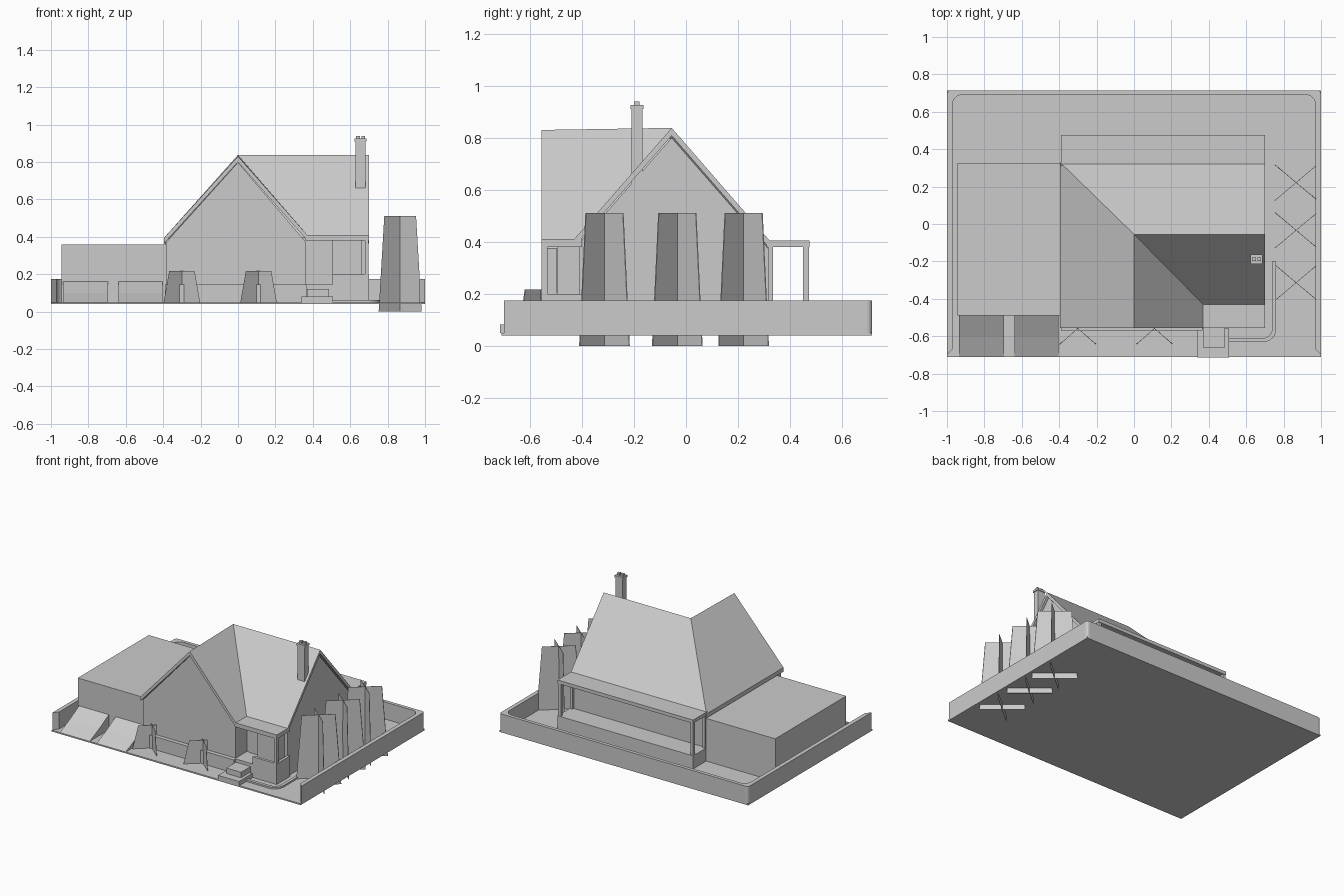
import bpy, bmesh, math
from mathutils import Vector

cube = bpy.data.objects.get("Cube")
if cube:
    bpy.data.objects.remove(cube, do_unlink=True)

mat = bpy.data.materials.new("plain grey")
mat.use_nodes = True
GREY = (0.6, 0.6, 0.6, 1)
mat.diffuse_color = GREY
mat.node_tree.nodes["Principled BSDF"].inputs["Base Color"].default_value = GREY

GROUND, FLOOR = 0.05, 0.145


def finish(name, bm, closed=True):
    if closed:
        bmesh.ops.recalc_face_normals(bm, faces=bm.faces)
    mesh = bpy.data.meshes.new(name)
    bm.to_mesh(mesh)
    bm.free()
    mesh.materials.append(mat)
    obj = bpy.data.objects.new(name, mesh)
    bpy.context.collection.objects.link(obj)
    return obj


def sweep_faces(bm, offset):
    """Thicken every face of bm along one offset."""
    geom = bmesh.ops.extrude_face_region(bm, geom=bm.faces[:], use_keep_orig=True)
    verts = [g for g in geom["geom"] if isinstance(g, bmesh.types.BMVert)]
    bmesh.ops.translate(bm, verts=verts, vec=offset)


def prism(name, points, axis, lo, hi):
    """Extrude a 2D profile along x, y or z."""
    place = {"x": lambda a, b: (lo, a, b),
             "y": lambda a, b: (a, lo, b),
             "z": lambda a, b: (a, b, lo)}[axis]
    bm = bmesh.new()
    bm.faces.new([bm.verts.new(place(a, b)) for a, b in points])
    sweep_faces(bm, Vector([(hi - lo) * (axis == k) for k in "xyz"]))
    return finish(name, bm)


def box(name, x, y, z):
    return prism(name, [(x[0], y[0]), (x[1], y[0]), (x[1], y[1]), (x[0], y[1])], "z", *z)


def arc(cx, cy, r, start, end, steps=6):
    angles = [math.radians(start + (end - start) * i / steps) for i in range(steps + 1)]
    return [(cx + r * math.cos(a), cy + r * math.sin(a)) for a in angles]


def crossed_plant(name, x, y, z, low, high):
    """Two crossed tapered cards; low and high are the (x, y) half sizes."""
    bm = bmesh.new()
    for s in (1, -1):
        corners = [(-low[0], -s * low[1], z[0]), (low[0], s * low[1], z[0]),
                   (high[0], s * high[1], z[1]), (-high[0], -s * high[1], z[1])]
        bm.faces.new([bm.verts.new((x + a, y + b, c)) for a, b, c in corners])
    sweep_faces(bm, Vector((0, 0.003, 0)))
    return finish(name, bm)


# Plot slab and the boundary wall, open at the front
box("ground", (-1, 1), (-0.71, 0.715), (0.04, GROUND))
outer = [(1, -0.7)] + arc(0.98, 0.695, 0.02, 0, 90, 3) + arc(-0.98, 0.695, 0.02, 90, 180, 3) + [(-1, -0.7)]
inner = [(-0.97, -0.67)] + arc(-0.92, 0.64, 0.05, 180, 90) + arc(0.92, 0.64, 0.05, 90, 0) + [(0.97, -0.67)]
prism("boundary_wall", outer + inner, "z", 0.04, 0.174)

# Garage block and its two ramps
box("garage", (-0.945, -0.385), (-0.49, 0.325), (GROUND, 0.36))
ramp = [(-0.48, GROUND), (-0.71, GROUND), (-0.6, 0.1), (-0.49, 0.16), (-0.48, 0.16)]
prism("left_ramp", ramp, "x", -0.64, -0.405)
prism("right_ramp", ramp, "x", -0.935, -0.695)

# House walls: front gable wing, main wing, back corner
prism("front_wing", [(-0.385, GROUND), (0.36, GROUND), (0.36, 0.375), (0, 0.798), (-0.385, 0.37)],
      "y", -0.54, -0.06)
prism("main_wing", [(-0.41, GROUND), (0.32, GROUND), (0.32, 0.37), (-0.055, 0.8), (-0.41, 0.395)],
      "x", 0, 0.685)
box("back_corner", (-0.385, 0.01), (-0.07, 0.32), (GROUND, 0.37))
box("front_plinth", (-0.39, 0.365), (-0.57, -0.5), (GROUND, FLOOR))

# Roof: sloped panels sharing ridges, hip and valley
bm = bmesh.new()
P = {k: bm.verts.new(v) for k, v in {
    "left_front": (-0.395, -0.555, 0.395), "gable_peak": (0, -0.555, 0.83),
    "gable_right": (0.37, -0.555, 0.41), "peak": (0, -0.055, 0.838),
    "valley": (0.37, -0.43, 0.41), "ridge_end": (0.7, -0.055, 0.838),
    "front_eave": (0.7, -0.43, 0.41), "back_left": (-0.395, 0.33, 0.395),
    "back_right": (0.7, 0.33, 0.395)}.items()}
for panel in (("left_front", "gable_peak", "peak", "back_left"),
              ("gable_peak", "gable_right", "valley", "peak"),
              ("peak", "valley", "front_eave", "ridge_end"),
              ("back_left", "peak", "ridge_end", "back_right")):
    bm.faces.new([P[k] for k in panel])
sweep_faces(bm, Vector((0, 0, -0.03)))
finish("roof", bm)

# Chimney with cap and two pots
box("chimney", (0.627, 0.683), (-0.21, -0.167), (0.6, 0.91))
box("chimney_cap", (0.622, 0.688), (-0.214, -0.163), (0.91, 0.925))
for i, x in enumerate((0.641, 0.669)):
    box(f"chimney_pot_{i + 1}", (x - 0.01, x + 0.01), (-0.199, -0.178), (0.925, 0.94))

# Porch with parapet, post, bay window and door
box("porch_floor", (0.36, 0.7), (-0.55, -0.4), (GROUND, FLOOR))
box("porch_roof", (0.36, 0.7), (-0.555, -0.4), (0.38, 0.41))
box("porch_front_parapet", (0.505, 0.7), (-0.555, -0.535), (GROUND, 0.2))
box("porch_side_parapet", (0.68, 0.7), (-0.54, -0.4), (GROUND, 0.2))
box("porch_post", (0.678, 0.698), (-0.555, -0.533), (0.2, 0.385))
box("bay_window", (0.505, 0.66), (-0.495, -0.4), (FLOOR, 0.385))
box("bay_glass", (0.52, 0.645), (-0.5, -0.49), (0.205, 0.37))
box("front_door", (0.38, 0.48), (-0.416, -0.408), (FLOOR, 0.36))

# Entrance steps
box("lower_step", (0.34, 0.508), (-0.715, -0.56), (GROUND, 0.082))
box("upper_step", (0.368, 0.486), (-0.66, -0.55), (GROUND, 0.122))

# Curved kerb from the steps round the side
kerb_out = [(0.508, -0.632)] + arc(0.69, -0.562, 0.07, -90, 0) + [(0.76, -0.2)]
kerb_in = [(0.738, -0.2)] + arc(0.69, -0.562, 0.048, 0, -90) + [(0.508, -0.61)]
prism("path_kerb", kerb_out + kerb_in, "z", 0.04, 0.062)

# Back terrace with canopy and posts
box("terrace", (-0.39, 0.7), (0.31, 0.475), (GROUND, FLOOR))
box("terrace_canopy", (-0.39, 0.7), (0.31, 0.475), (0.38, 0.405))
for side, x in (("right", -0.388), ("left", 0.676)):
    box(f"{side}_terrace_post", (x, x + 0.022), (0.45, 0.472), (FLOOR, 0.385))
    box(f"{side}_wall_post", (x, x + 0.022), (0.315, 0.335), (FLOOR, 0.385))

# Crossed-card trees and shrubs
for i, y in enumerate((-0.315, -0.035, 0.22)):
    crossed_plant(f"tree_{i + 1}", 0.867, y, (0, 0.51), (0.115, 0.096), (0.085, 0.072))
for i, x in enumerate((-0.3, 0.11)):
    crossed_plant(f"shrub_{i + 1}", x, -0.56, (0.045, 0.217), (0.098, 0.085), (0.068, 0.06))
